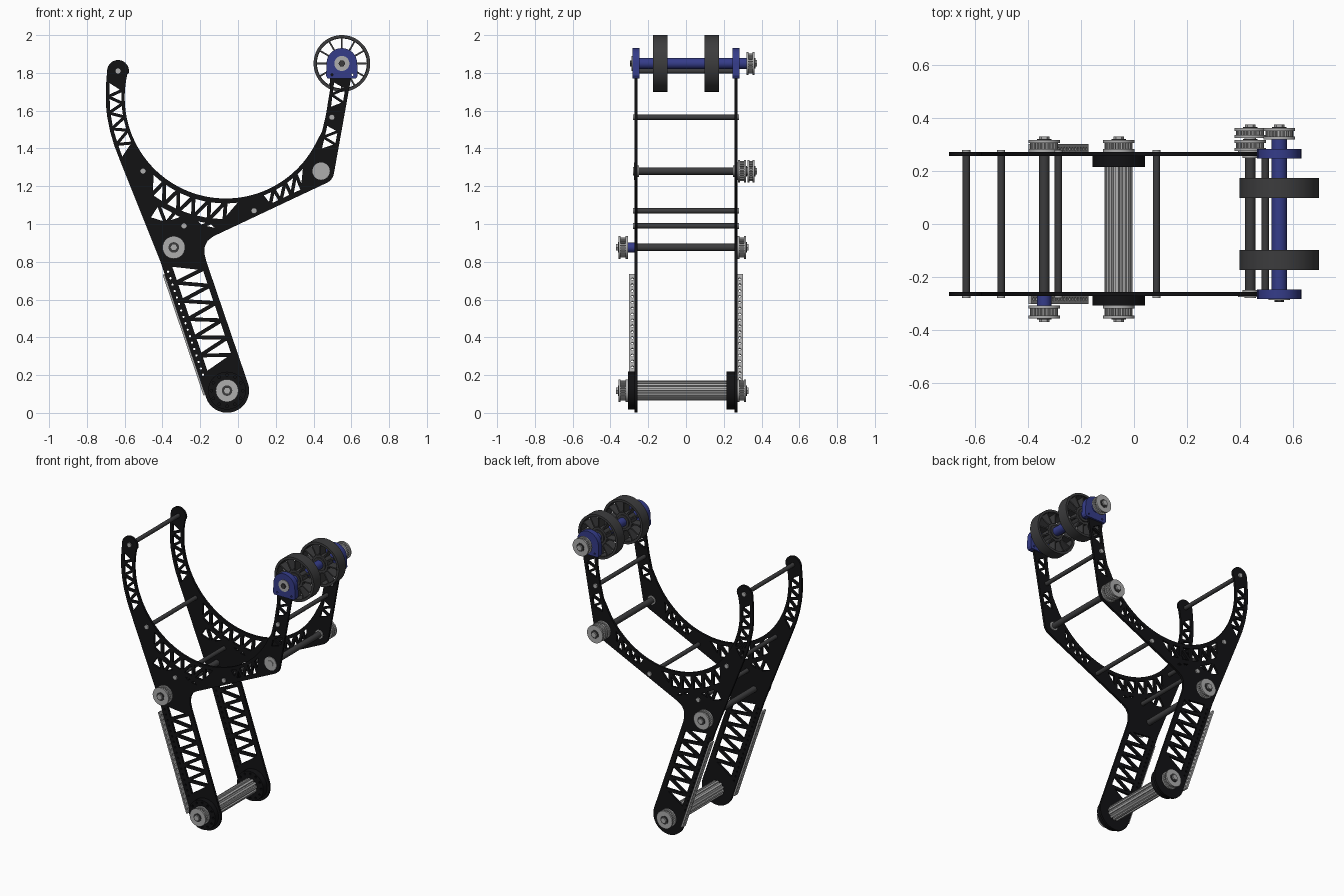
import bpy, bmesh
from math import sin, cos, radians, pi
from mathutils import Matrix, Vector as V

if "Cube" in bpy.data.objects:
    bpy.data.objects.remove(bpy.data.objects["Cube"])


def material(name, rgb):
    m = bpy.data.materials.new(name)
    m.diffuse_color = (*rgb, 1)
    m.use_nodes = True
    m.node_tree.nodes["Principled BSDF"].inputs["Base Color"].default_value = m.diffuse_color
    return m


BLACK = material("black_plate", (0.006, 0.006, 0.007))
DARK = material("dark_grey", (0.045, 0.045, 0.047))
BLUE = material("blue", (0.035, 0.045, 0.25))
SILVER = material("silver", (0.42, 0.42, 0.42))


def arc(cx, cz, r, a0, a1, n=24):
    return [(cx + r * cos(radians(a0 + (a1 - a0) * i / n)),
             cz + r * sin(radians(a0 + (a1 - a0) * i / n))) for i in range(n + 1)]


def circle(cx, cz, r, n=40):
    return arc(cx, cz, r, 0, 360, n)[:-1]


def gear(cx, cz, r0, r1, teeth):
    return [(cx + r * cos(a), cz + r * sin(a)) for i in range(teeth)
            for r, k in ((r0, 0), (r0, .5), (r1, .6), (r1, .9))
            for a in [2 * pi * (i + k) / teeth]]


def solid(name, loops, y0, y1, mat, matrix=None):
    """Extrude an outline with holes; by default it is drawn in xz and runs y0..y1."""
    cu = bpy.data.curves.new(name, 'CURVE')
    cu.dimensions, cu.fill_mode, cu.extrude = '2D', 'BOTH', abs(y1 - y0) / 2
    for pts in loops:
        s = cu.splines.new('POLY')
        s.points.add(len(pts) - 1)
        for p, q in zip(s.points, pts):
            p.co = (q[0], q[1], 0, 1)
        s.use_cyclic_u = True
    tmp = bpy.data.objects.new(name + "_curve", cu)
    bpy.context.collection.objects.link(tmp)
    me = bpy.data.meshes.new_from_object(tmp.evaluated_get(bpy.context.evaluated_depsgraph_get()))
    bpy.data.objects.remove(tmp)
    if matrix is None:
        matrix = Matrix.Translation((0, (y0 + y1) / 2, 0)) @ Matrix.Rotation(pi / 2, 4, 'X')
    bm = bmesh.new()
    bm.from_mesh(me)
    bmesh.ops.remove_doubles(bm, verts=bm.verts, dist=1e-5)
    bmesh.ops.transform(bm, matrix=matrix, verts=bm.verts)
    bmesh.ops.recalc_face_normals(bm, faces=bm.faces)
    bm.to_mesh(me)
    bm.free()
    me.shade_smooth()
    me.set_sharp_from_angle(angle=radians(30))
    me.materials.clear()
    me.materials.append(mat)
    ob = bpy.data.objects.new(name, me)
    bpy.context.collection.objects.link(ob)
    return ob


def cyl(name, x, z, r, y0, y1, mat, n=32):
    return solid(name, [circle(x, z, r, n)], y0, y1, mat)


def along(line, f):
    """Point at fraction f of a polyline's length."""
    pts = [V(p) for p in line]
    d = f * sum((b - a).length for a, b in zip(pts, pts[1:]))
    for a, b in zip(pts, pts[1:]):
        s = (b - a).length
        if d <= s:
            return a.lerp(b, d / s)
        d -= s
    return pts[-1]


def truss(rail_a, rail_b, n, w=.010):
    """Triangular holes zigzagging between two rails."""
    nodes = [along((rail_a, rail_b)[i % 2], i / (n - 1)) for i in range(n)]
    holes = []
    for p, q, r in zip(nodes, nodes[1:], nodes[2:]):
        a, b, c = (q - r).length, (r - p).length, (p - q).length
        per = a + b + c
        inr = abs((q - p).cross(r - p)) / per
        if inr > w * 1.25:
            mid = (a * p + b * q + c * r) / per
            holes.append([tuple(mid + (v - mid) * (1 - w / inr)) for v in (p, q, r)])
    return holes


# key axes in the xz plane
FOOT, HUB, ELBOW, TOP, TIP = (-.058, .118), (-.34, .876), (.44, 1.28), (.55, 1.85), (-.635, 1.81)
BOW = (-.065, 1.67)
u, nrm = V((-.32, .947)), V((.947, .32))


def leg(t, v):
    return tuple(V(FOOT) + u * t + nrm * v)


# side plates
outline = (arc(*FOOT, .117, 198.5, 378.5)
           + [(-.167, .80), (-.177, .84), (-.176, .88), (-.16, .912), (-.13, .935)]
           + arc(*ELBOW, .069, -64, -10, 8) + [(.598, 1.77)] + arc(*TOP, .062, 0, 180)
           + [(.487, 1.71), (.466, 1.58), (.445, 1.49)] + arc(*BOW, .535, -26, -193, 60)
           + arc(*TIP, .058, -10, 180, 16)
           + [(-.70, 1.72), (-.70, 1.64), (-.693, 1.57), (-.677, 1.49), (-.655, 1.415), (-.63, 1.35),
              (-.41, .80)])
holes = (truss([leg(.12, -.075), leg(.73, -.075)], [leg(.12, .093), leg(.70, .093)], 13)
         + truss([(-.687, 1.76), (-.689, 1.62), (-.665, 1.48), (-.615, 1.34)],
                 arc(*BOW, .545, 172, 210), 11, .008)
         + truss(arc(*BOW, .552, 225, 279), arc(*BOW, .655, 229, 273), 13)
         + truss([(-.475, 1.03), (-.40, .985), (-.34, 1.04), (-.23, 1.03), (-.17, .955), (-.10, .965)],
                 arc(*BOW, .665, 233, 268), 9, .009)
         + truss(arc(*BOW, .548, 290, 320), [(.14, 1.082), (.37, 1.19)], 9, .009)
         + truss([(.435, 1.39), (.468, 1.53)], [(.514, 1.38), (.542, 1.53)], 5, .007)
         + truss([(.484, 1.61), (.503, 1.76)], [(.555, 1.60), (.582, 1.76)], 5, .007)
         + [circle(*leg(.12 + .036 * i, -.094), .006, 10) for i in range(17)])
for s, side in ((-1, "front"), (1, "back")):
    solid(side + "_plate", [outline] + holes, s * .257, s * .272, BLACK)

# cross rods with end caps
for i, (x, z, r) in enumerate([(*TIP, .014), (-.503, 1.28, .014), (-.286, .99, .014), (.085, 1.07, .014),
                               (.497, 1.565, .014), (*HUB, .02), (*ELBOW, .02)]):
    cyl(f"cross_rod_{i}", x, z, r, -.262, .262, DARK, 24)
    for s in (-1, 1):
        cyl(f"rod_cap_{i}", x, z, r * 1.1, s * .262, s * .281, SILVER, 20)
for s in (-1, 1):
    cyl("elbow_washer", *ELBOW, .046, s * .27, s * .276, SILVER)
    cyl("elbow_inner_washer", *ELBOW, .03, s * .25, s * .258, SILVER)

# fluted foot tube and its black flange discs
solid("foot_tube", [gear(*FOOT, .053, .045, 12)], -.257, .257, SILVER)
disc = [circle(*FOOT, .1, 48)] + [circle(FOOT[0] + .083 * cos(a), FOOT[1] + .083 * sin(a), .007, 10)
                                  for a in [i * pi / 6 for i in range(12)]]
solid("foot_disc_front", disc, -.308, -.268, BLACK)
solid("foot_disc_back", disc, .215, .262, BLACK)


# toothed pulleys
def pulley(name, x, z, y0, y1):
    d = .011 if y1 > y0 else -.011
    s = d / .011
    solid(name + "_teeth", [gear(x, z, .053, .044, 24)], y0, y1, SILVER)
    for a, b in ((y0, y0 + d), (y1 - d, y1)):
        cyl(name + "_flange", x, z, .06, a, b, SILVER, 40)
    cyl(name + "_washer", x, z, .028, y1, y1 + s * .004, DARK, 24)
    cyl(name + "_bolt", x, z, .02, y1, y1 + s * .014, SILVER, 6)
    cyl(name + "_shaft", x, z, .022, s * .262, y0, SILVER, 24)


for x, z, label in ((*FOOT, "foot"), (*HUB, "hub")):
    pulley(label + "_pulley_front", x, z, -.308, -.357)
    pulley(label + "_pulley_back", x, z, .272, .318)
cyl("hub_spacer", *HUB, .027, -.308, -.27, BLUE)
pulley("elbow_pulley_inner", *ELBOW, .276, .318)
pulley("elbow_pulley_outer", *ELBOW, .326, .363)
pulley("axle_pulley", *TOP, .32, .363)

# blue axle and bearing brackets
cyl("axle", *TOP, .029, -.25, .32, BLUE)
bracket = arc(*TOP, .081, 0, 180) + [(.466, 1.785), (.475, 1.77), (.625, 1.77), (.634, 1.785)]
for s in (-1, 1):
    solid("bearing_bracket", [bracket, circle(.497, 1.79, .006, 10), circle(.605, 1.79, .006, 10)],
          s * .247, s * .284, BLUE)
cyl("bearing", *TOP, .04, -.288, -.28, SILVER)
cyl("axle_bolt", *TOP, .018, -.296, -.28, DARK, 6)


# spoked rollers
def sector(i, r0, r1, n=12, w=.0045):
    a0, step = 360 * i / n, 360 / n
    g0, g1 = w / r0 * 180 / pi, w / r1 * 180 / pi
    return arc(*TOP, r1, a0 + g1, a0 + step - g1, 6) + arc(*TOP, r0, a0 + step - g0, a0 + g0, 4)


for s, side in ((-1, "front"), (1, "back")):
    solid(side + "_wheel_rim", [circle(*TOP, .15, 72), circle(*TOP, .134, 72)], s * .098, s * .174, DARK)
    solid(side + "_wheel_spokes", [circle(*TOP, .136, 72)] + [sector(i, .06, .132) for i in range(12)],
          s * .106, s * .166, DARK)
    cyl(side + "_wheel_hub", *TOP, .045, s * .098, s * .174, DARK)

# perforated bars along the back edge of the legs
ox, oz = leg(.015, -.121)
strip = [[(0, -.019), (.675, -.019), (.675, .019), (0, .019)]] + [
    circle(.025 + .0328 * i, 0, .007, 12) for i in range(20)]
for s, side in ((-1, "front"), (1, "back")):
    y = s * .284
    m = Matrix(((u.x, 0, -nrm.x, ox), (0, 1, 0, y), (u.y, 0, -nrm.y, oz), (0, 0, 0, 1)))
    solid(side + "_perforated_bar", strip, 0, .011, SILVER, m)
